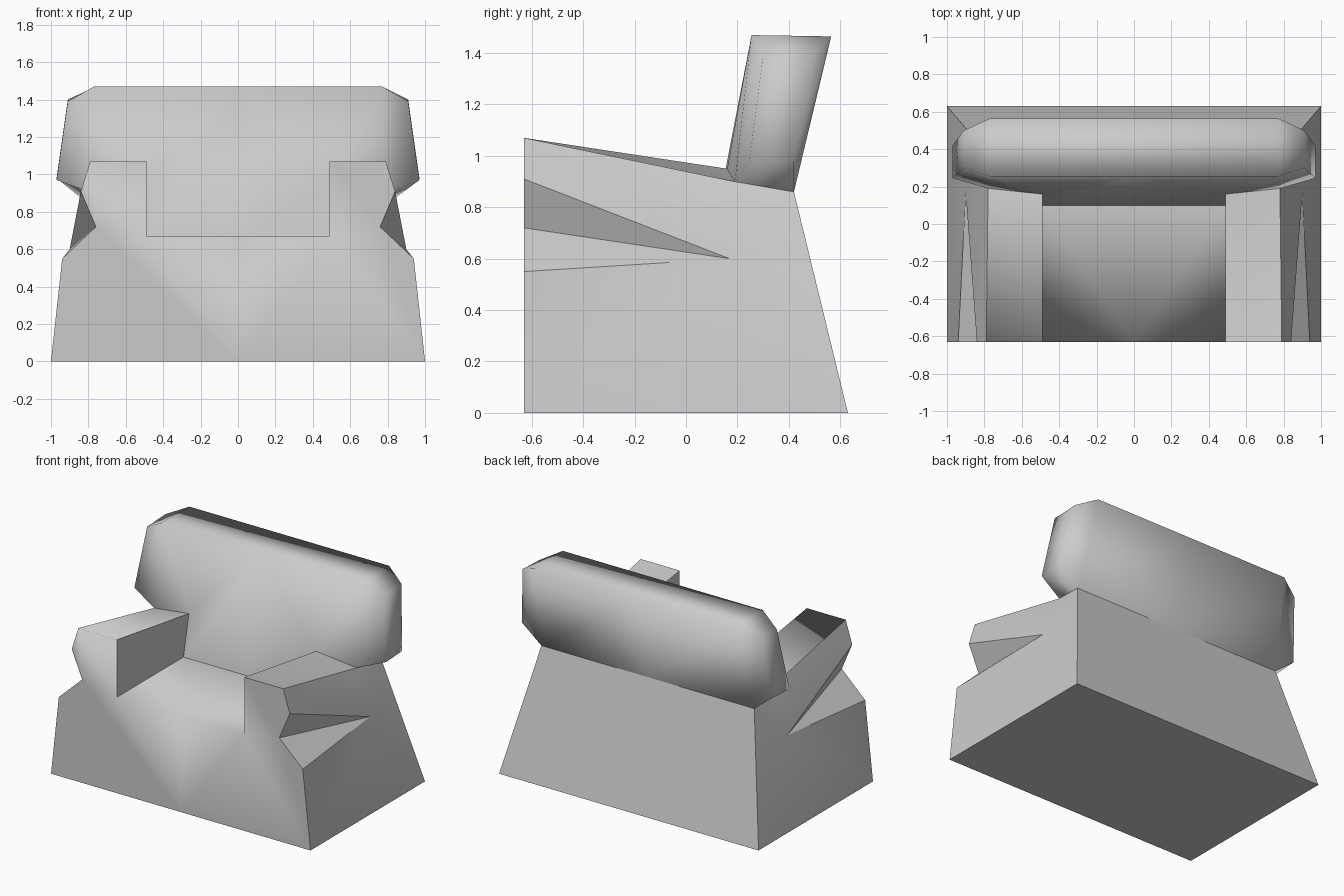
import bpy
import bmesh
from math import radians

cube = bpy.data.objects.get("Cube")
if cube:
    bpy.data.objects.remove(cube, do_unlink=True)

# Single upholstery colour
GREY = (0.6, 0.6, 0.6, 1.0)
upholstery = bpy.data.materials.new("light_grey_upholstery")
upholstery.use_nodes = True
upholstery.diffuse_color = GREY
upholstery.node_tree.nodes["Principled BSDF"].inputs["Base Color"].default_value = GREY

FRONT = -0.63


def build_symmetric(name, points, faces, smooth_angle, soften=None):
    """Make an object from half of its named corners, mirrored across x = 0."""
    bm = bmesh.new()
    for side in (1, -1):
        verts = {k: bm.verts.new((side * x, y, z)) for k, (x, y, z) in points.items()}
        for face in faces:
            loop = [verts[k] for k in face.split()]
            bm.faces.new(loop if side > 0 else loop[::-1])
    bmesh.ops.remove_doubles(bm, verts=bm.verts, dist=0.0005)
    bmesh.ops.recalc_face_normals(bm, faces=bm.faces)
    mesh = bpy.data.meshes.new(name)
    bm.to_mesh(mesh)
    bm.free()
    mesh.materials.append(upholstery)
    obj = bpy.data.objects.new(name, mesh)
    bpy.context.collection.objects.link(obj)
    bpy.ops.object.select_all(action="DESELECT")
    obj.select_set(True)
    bpy.context.view_layer.objects.active = obj
    bpy.ops.object.shade_smooth_by_angle(angle=radians(smooth_angle))
    # Selected hard edges are blended into soft cushion edges
    if soften:
        for edge in mesh.edges:
            if soften(*(mesh.vertices[i].co for i in edge.vertices)):
                edge.use_edge_sharp = False
    return obj


# Corners shared by the seat body and the backrest
shared = {
    "seat_back_mid": (0, 0.10, 0.67),
    "seat_back": (0.49, 0.10, 0.67),
    "arm_back_in": (0.49, 0.16, 0.95),
    "arm_back_out": (0.78, 0.19, 0.90),
    "rear_top_mid": (0, 0.42, 0.86),
    "rear_top": (0.82, 0.42, 0.86),
}

# Seat body: flared base, seat and notched arms
body = dict(shared)
body.update({
    "foot_mid": (0, FRONT, 0),
    "foot": (1, FRONT, 0),
    "heel_mid": (0, -FRONT, 0),
    "heel": (1, -FRONT, 0),
    "seat_mid": (0, FRONT, 0.67),
    "seat": (0.49, FRONT, 0.67),
    "arm_in": (0.49, FRONT, 1.07),
    "arm_out": (0.79, FRONT, 1.07),
    "notch_top": (0.84, FRONT, 0.91),
    "notch_deep": (0.76, FRONT, 0.72),
    "notch_low": (0.94, FRONT, 0.55),
    "notch_end": (0.90, 0.17, 0.60),
})
body_faces = [
    # front
    "foot_mid seat seat_mid",
    "foot_mid foot notch_low notch_deep seat",
    "seat notch_deep notch_top arm_out arm_in",
    # seat
    "seat_mid seat seat_back",
    "seat_mid seat_back seat_back_mid",
    # arm
    "seat arm_in arm_back_in seat_back",
    "arm_in arm_out arm_back_out",
    "arm_in arm_back_out arm_back_in",
    # outer side and notch
    "arm_out notch_top notch_end",
    "arm_out notch_end arm_back_out",
    "arm_back_out notch_end rear_top",
    "notch_top notch_deep notch_end",
    "notch_deep notch_low notch_end",
    "notch_low foot notch_end",
    "foot heel notch_end",
    "heel rear_top notch_end",
    # rear and underside
    "heel heel_mid rear_top_mid rear_top",
    "foot_mid heel_mid heel foot",
]


def soft_body_edge(a, b):
    if max(a.y, b.y) > FRONT + 0.01:
        return False
    seat_edge = abs(a.z - 0.67) < 0.01 and abs(b.z - 0.67) < 0.01
    right_arm_top = min(a.z, b.z) > 1.06 and a.x < 0
    return seat_edge or right_arm_top


build_symmetric("seat_and_arms", body, body_faces, 30, soft_body_edge)

# Backrest: leaning cushion with chamfered ends
back = dict(shared)
back.update({
    "top_front_mid": (0, 0.255, 1.47),
    "top_front": (0.77, 0.255, 1.47),
    "end_front_high": (0.91, 0.30, 1.39),
    "end_front_low": (0.97, 0.245, 0.97),
    "top_rear_mid": (0, 0.565, 1.465),
    "top_rear": (0.77, 0.565, 1.465),
    "end_rear_high": (0.91, 0.50, 1.40),
    "end_rear_low": (0.97, 0.42, 0.98),
})
back_faces = [
    # front
    "seat_back_mid seat_back arm_back_in top_front_mid",
    "arm_back_in top_front top_front_mid",
    "arm_back_in arm_back_out top_front",
    "arm_back_out end_front_low end_front_high top_front",
    # top and ends
    "top_front_mid top_front top_rear top_rear_mid",
    "top_front end_front_high end_rear_high top_rear",
    "end_front_high end_front_low end_rear_low end_rear_high",
    "end_front_low arm_back_out rear_top end_rear_low",
    # rear
    "top_rear end_rear_high end_rear_low rear_top",
    "top_rear_mid top_rear rear_top rear_top_mid",
]
build_symmetric("backrest", back, back_faces, 110)
